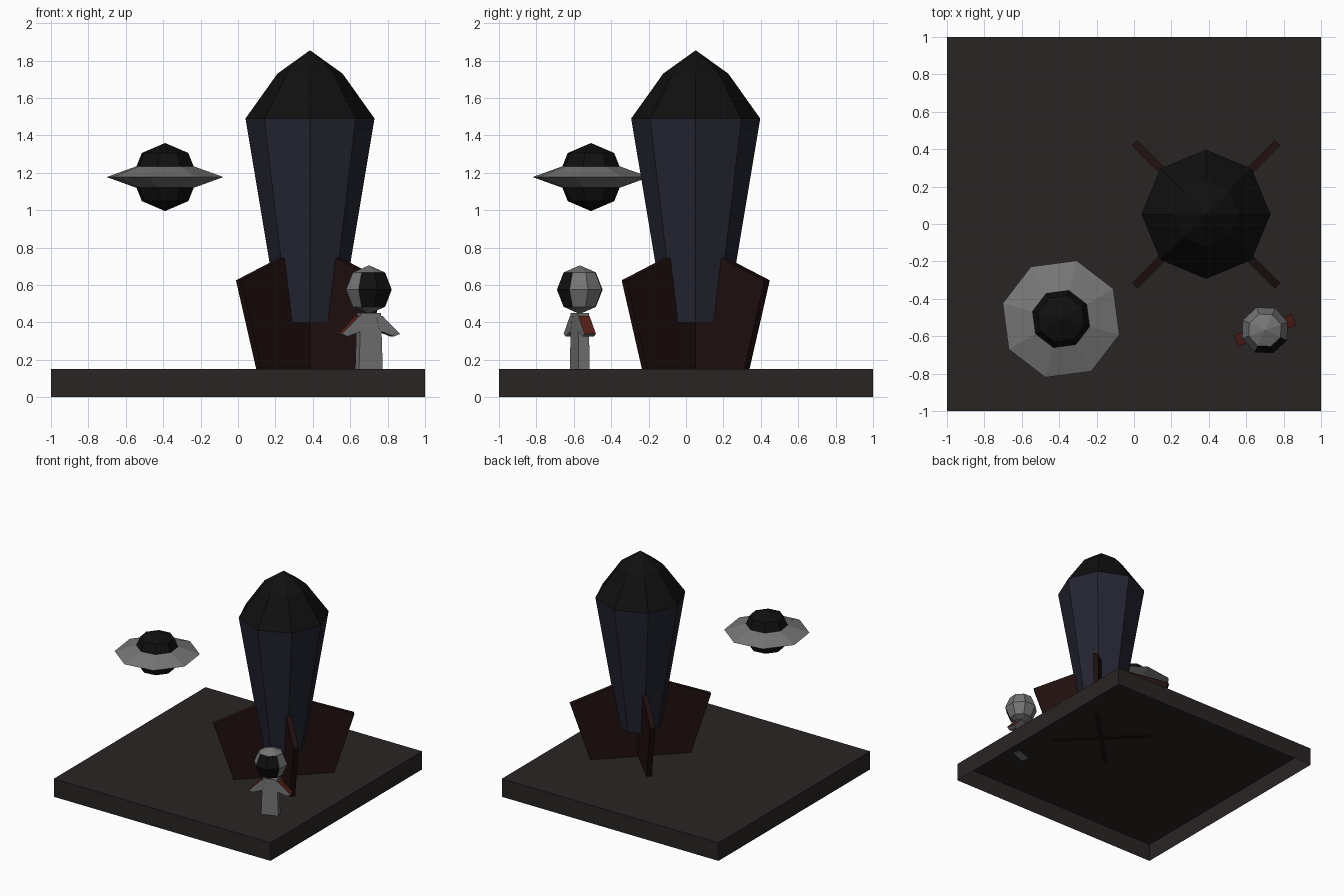
import bpy, bmesh
from math import cos, sin, pi, radians
from mathutils import Matrix, Vector

if "Cube" in bpy.data.objects:
    bpy.data.objects.remove(bpy.data.objects["Cube"])


def material(name, r, g, b):
    m = bpy.data.materials.new(name)
    m.diffuse_color = (r, g, b, 1)
    m.use_nodes = True
    m.node_tree.nodes["Principled BSDF"].inputs["Base Color"].default_value = m.diffuse_color
    return m


GROUND = material("ground", .022, .018, .017)
HULL = material("hull", .018, .019, .032)
BLACK = material("black", .005, .005, .005)
FIN = material("fin", .015, .005, .005)
GREY = material("grey", .18, .18, .18)
RED = material("red", .10, .015, .010)


def finish(name, bm, mats, loc=(0, 0, 0), angle=0):
    bmesh.ops.recalc_face_normals(bm, faces=bm.faces)
    me = bpy.data.meshes.new(name)
    bm.to_mesh(me)
    bm.free()
    for m in mats:
        me.materials.append(m)
    ob = bpy.data.objects.new(name, me)
    ob.location = loc
    ob.rotation_euler.z = radians(angle)
    bpy.context.collection.objects.link(ob)
    return ob


def lathe(bm, profile, n=8):
    """Revolve (radius, z) points; zero radius makes a pole, open ends are capped."""
    rings = []
    for r, z in profile:
        k = n if r else 1
        rings.append([bm.verts.new((r * cos(2 * pi * i / n), r * sin(2 * pi * i / n), z))
                      for i in range(k)])
    for a, b in zip(rings, rings[1:]):
        for i in range(n):
            j = (i + 1) % n
            quad = [a[i % len(a)], a[j % len(a)], b[j % len(b)], b[i % len(b)]]
            bm.faces.new(list(dict.fromkeys(quad)))
    for ring in (rings[0], rings[-1]):
        if len(ring) > 1:
            bm.faces.new(ring)


def plate(bm, profile, half):
    """Extrude an (x, z) outline along y, centred."""
    face = bm.faces.new([bm.verts.new((x, -half, z)) for x, z in profile])
    ext = bmesh.ops.extrude_face_region(bm, geom=[face])["geom"]
    verts = [v for v in ext if isinstance(v, bmesh.types.BMVert)]
    bmesh.ops.translate(bm, verts=verts, vec=(0, 2 * half, 0))


def ball_profile(r):
    return [(0, -r), (r * .707, -r * .707), (r, 0), (r * .707, r * .707), (0, r)]


# Ground slab, hollow underneath
bm = bmesh.new()
bmesh.ops.create_cube(bm, size=1, matrix=Matrix.Translation((0, 0, .075)) @ Matrix.Diagonal((2, 2, .15, 1)))
bottom = [f for f in bm.faces if f.calc_center_median().z < .01]
bmesh.ops.delete(bm, geom=bottom, context='FACES_ONLY')
finish("ground_slab", bm, [GROUND])

# Rocket hull and nose, one octagonal turned shape
ROCKET = (.385, .052, 0)
bm = bmesh.new()
lathe(bm, [(.163, .40), (.345, 1.49), (.174, 1.73), (0, 1.855)])
for f in bm.faces:
    f.material_index = int(f.calc_center_median().z > 1.5)
finish("rocket_body", bm, [HULL, BLACK], ROCKET)

# Two crossing plates make the four fins
half_fin = [(.385, .145), (.54, .625), (.20, .75)]
for name, ang in (("fin_pair_a", 45), ("fin_pair_b", 135)):
    bm = bmesh.new()
    plate(bm, half_fin + [(-x, z) for x, z in reversed(half_fin)], .02)
    finish(name, bm, [FIN], ROCKET, ang)

# Flying saucer: ball cabin and sharp-edged rim
SAUCER = (-.39, -.508, 1.177)
bm = bmesh.new()
lathe(bm, ball_profile(.182))
finish("saucer_cabin", bm, [BLACK], SAUCER, 30)
bm = bmesh.new()
lathe(bm, [(.16, -.057), (.323, 0), (.16, .057)])
finish("saucer_rim", bm, [GREY], SAUCER, 30)

# Space traveller, turned a little to the right
PERSON, TURN = (.70, -.568, 0), 20
bm = bmesh.new()
lathe(bm, ball_profile(.13))
for f in bm.faces:
    c = f.calc_center_median()
    # visor: four quarter-ball faces around the -y direction
    if len(f.verts) == 4 and c.y < -abs(c.x):
        f.material_index = 1
    elif len(f.verts) == 3:
        f.material_index = 0
# mid-band faces only exist between the 45 degree rings, so the visor is 2 x 2
finish("helmet", bm, [GREY, BLACK], (PERSON[0], PERSON[1], .575), TURN)

bm = bmesh.new()
bmesh.ops.create_cube(bm, size=1)
for v in bm.verts:
    top = v.co.z > 0
    v.co = Vector((v.co.x * (.115 if top else .135), v.co.y * .062, .45 if top else .145))
finish("suit_body", bm, [GREY], PERSON, TURN)

# Sloping arms with a red upper face
for name, s in (("left_arm", -1), ("right_arm", 1)):
    bm = bmesh.new()
    plate(bm, [(s * x, z) for x, z in
               [(.03, .435), (.065, .435), (.165, .338), (.132, .325), (.05, .355)]], .032)
    bm.normal_update()
    bmesh.ops.recalc_face_normals(bm, faces=bm.faces)
    for f in bm.faces:
        f.material_index = int(f.normal.z > .3 and abs(f.normal.x) > .3)
    finish(name, bm, [GREY, RED], PERSON, TURN)
